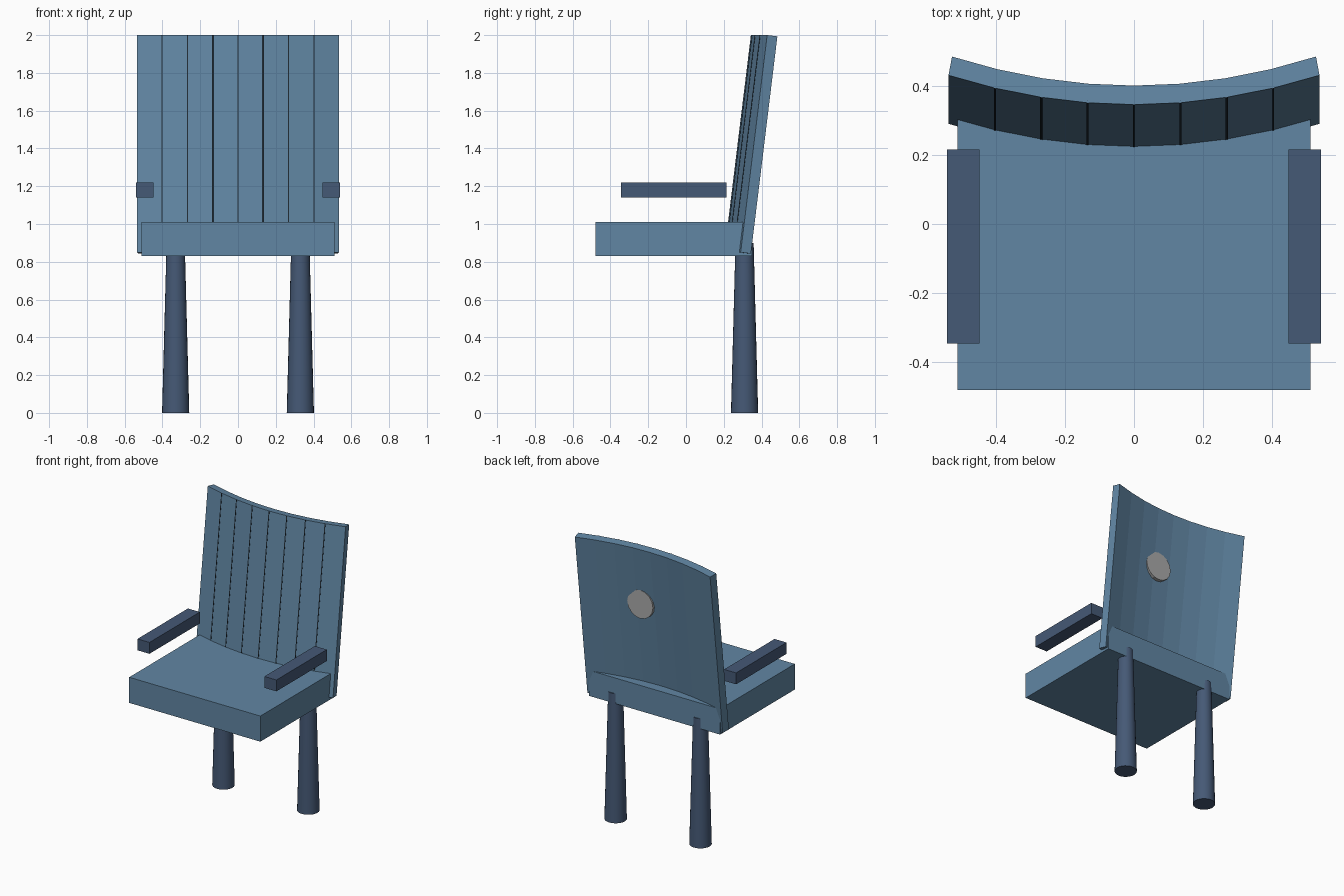
import bpy, bmesh, math
from mathutils import Matrix, Vector

old = bpy.data.objects.get("Cube")
if old:
    bpy.data.objects.remove(old, do_unlink=True)


def material(name, rgb):
    m = bpy.data.materials.new(name)
    m.use_nodes = True
    m.diffuse_color = (*rgb, 1)
    m.node_tree.nodes["Principled BSDF"].inputs["Base Color"].default_value = (*rgb, 1)
    return m


blue = material("dusty_blue", (0.12, 0.24, 0.37))
navy = material("slate_navy", (0.06, 0.10, 0.18))
dark = material("seam_dark", (0.015, 0.025, 0.035))
grey = material("light_grey", (0.40, 0.40, 0.40))


def finish(name, bm, mat):
    bmesh.ops.recalc_face_normals(bm, faces=bm.faces)
    mesh = bpy.data.meshes.new(name)
    bm.to_mesh(mesh)
    bm.free()
    mesh.materials.append(mat)
    ob = bpy.data.objects.new(name, mesh)
    bpy.context.collection.objects.link(ob)
    return ob


def box(name, lo, hi, mat):
    lo, hi = Vector(lo), Vector(hi)
    bm = bmesh.new()
    bmesh.ops.create_cube(bm, size=1, matrix=Matrix.Translation((lo + hi) / 2)
                          @ Matrix.Diagonal((*(hi - lo), 1)))
    return finish(name, bm, mat)


def cone(name, r1, r2, depth, matrix, mat, sides):
    bm = bmesh.new()
    bmesh.ops.create_cone(bm, cap_ends=True, segments=sides, radius1=r1,
                          radius2=r2, depth=depth, matrix=matrix)
    return finish(name, bm, mat)


# Leaning, curved back: front line y = base + curve * x^2, sheared with height
LEAN, CURVE, LOW, TOP, THICK = 0.122, 0.295, 0.85, 2.0, 0.055


def back_point(x, z, depth):
    angle = math.atan(2 * CURVE * x) * 0.6
    y = 0.345 + CURVE * x * x - LEAN * (TOP - z)
    return (x - depth * math.sin(angle), y + depth * math.cos(angle), z - depth * LEAN)


def curved_slab(name, xs, front, rear, mat):
    bm = bmesh.new()
    rings = [[bm.verts.new(back_point(x, z, d)) for z, d in
              ((LOW, front), (TOP, front), (TOP, rear), (LOW, rear))] for x in xs]
    for a, b in zip(rings, rings[1:]):
        for i in range(4):
            j = (i + 1) % 4
            bm.faces.new((a[i], a[j], b[j], b[i]))
    bm.faces.new(rings[0])
    bm.faces.new(rings[-1])
    return finish(name, bm, mat)


STEP = 0.134
curved_slab("backrest", [STEP * i for i in range(-4, 5)], 0, THICK, blue)

# Narrow seams between the back planks
for i in range(-3, 4):
    x = STEP * i
    curved_slab(f"back_seam_{i + 4}", [x - 0.003, x + 0.003], -0.0015, 0.006, dark)

# Seat
box("seat", (-0.51, -0.48, 0.83), (0.51, 0.35, 1.01), blue)

# Arms and tapered rear legs on both sides
for side, s in (("left", 1), ("right", -1)):
    xs = sorted((s * 0.447, s * 0.54))
    box(f"{side}_armrest", (xs[0], -0.345, 1.14), (xs[1], 0.215, 1.22), navy)
    leg = cone(f"{side}_rear_leg", 0.072, 0.048, 0.9,
               Matrix.Translation((s * 0.33, 0.31, 0.45)), navy, 24)
    bpy.ops.object.select_all(action="DESELECT")
    leg.select_set(True)
    bpy.context.view_layer.objects.active = leg
    bpy.ops.object.shade_smooth_by_angle(angle=math.radians(30))

# Round badge set into the rear of the back
cone("rear_disc", 0.1, 0.1, 0.035, Matrix.Translation((0.1, 0.35, 1.59))
     @ Matrix.Rotation(math.pi / 2, 4, "X"), grey, 16)
